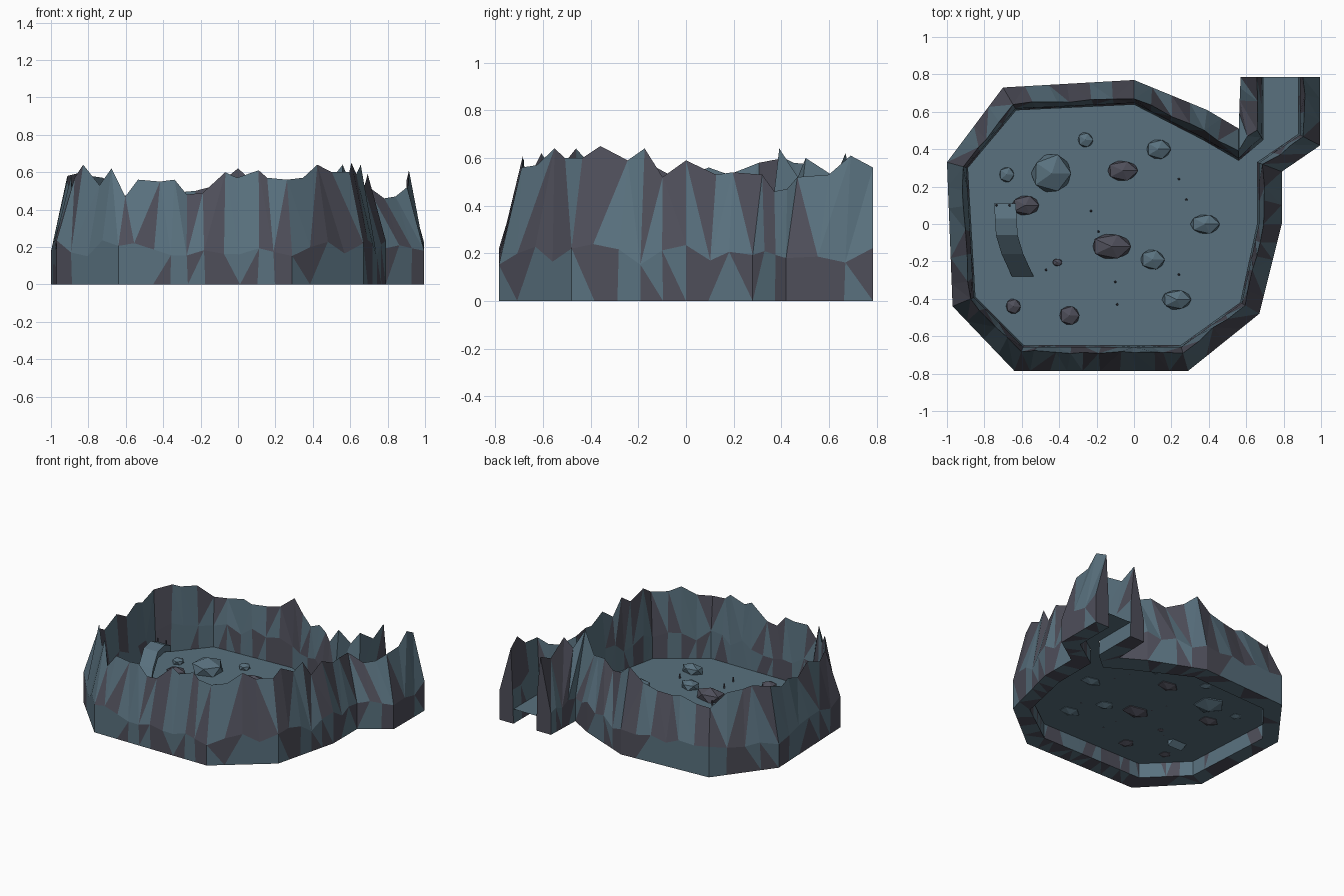
import bpy
import bmesh
import random
from mathutils import Vector

random.seed(7)
if "Cube" in bpy.data.objects:
    bpy.data.objects.remove(bpy.data.objects["Cube"], do_unlink=True)

FLOOR_Z = 0.11


def make_material(name, color):
    mat = bpy.data.materials.new(name)
    mat.use_nodes = True
    mat.diffuse_color = color
    mat.node_tree.nodes["Principled BSDF"].inputs["Base Color"].default_value = color
    return mat


blue_stone = make_material("blue grey stone", (0.10, 0.165, 0.21, 1))
dark_stone = make_material("purple grey stone", (0.077, 0.077, 0.102, 1))


def finish(bm, name, materials):
    """Turn a bmesh into a flat shaded object."""
    mesh = bpy.data.meshes.new(name)
    bm.to_mesh(mesh)
    bm.free()
    for mat in materials:
        mesh.materials.append(mat)
    obj = bpy.data.objects.new(name, mesh)
    bpy.context.collection.objects.link(obj)
    return obj


# Wall plan: outer corner, inner corner, ridge heights (hundredths) up to the next corner
WALL = [
    ((0.57, 0.785), (0.69, 0.785), (56, 50)),
    ((0.565, 0.66), (0.69, 0.45), (60, 52)),
    ((0.56, 0.51), (0.56, 0.34), (64, 50)),
    ((0.39, 0.61), (0.37, 0.45), (53, 55, 50, 54)),
    ((0.0, 0.77), (0.0, 0.64), (62, 53, 50, 49, 51, 48)),
    ((-0.70, 0.73), (-0.63, 0.61), (47, 57, 58, 60)),
    ((-1.0, 0.33), (-0.89, 0.30), (58, 53, 56, 51, 58, 52)),
    ((-0.97, -0.44), (-0.85, -0.39), (57, 64, 53, 62)),
    ((-0.64, -0.785), (-0.59, -0.65), (47, 56, 55, 56, 48, 49, 60, 57, 61, 57)),
    ((0.29, -0.785), (0.25, -0.65), (56, 57, 64, 60)),
    ((0.67, -0.48), (0.57, -0.42), (60, 65, 59, 64, 52)),
    ((0.79, 0.0), (0.66, 0.0), (59, 53, 54)),
    ((0.79, 0.28), (0.66, 0.33), (53, 46, 47)),
    ((0.995, 0.42), (0.88, 0.48), (52, 53, 61)),
    ((0.995, 0.785), (0.88, 0.785), (56,)),
]


def wall_section(outer, inner, height, slide):
    """Closed cross-section: outer foot, bulge, ridge, inner face, inner foot."""
    ridge = outer.lerp(inner, random.uniform(0.68, 0.82)) + slide
    bulge_z = random.uniform(0.15, 0.24)
    return [
        (*outer, 0),
        (*(outer + slide * 0.4), bulge_z),
        (*ridge, height),
        (*(outer.lerp(inner, 0.94) + slide * 0.4), random.uniform(0.24, 0.32)),
        (*inner, 0),
    ]


def build_wall():
    bm = bmesh.new()
    rings = []
    for i, (outer, inner, heights) in enumerate(WALL):
        following = WALL[min(i + 1, len(WALL) - 1)]
        start_o, start_i = Vector(outer), Vector(inner)
        end_o, end_i = Vector(following[0]), Vector(following[1])
        count = len(heights)
        for k, height in enumerate(heights):
            t = k / count
            # Ridge points between corners wander along the wall
            slide = (end_o - start_o) / count * random.uniform(-0.25, 0.25) if k else Vector((0, 0))
            section = wall_section(start_o.lerp(end_o, t), start_i.lerp(end_i, t),
                                   height / 100, slide)
            rings.append([bm.verts.new(p) for p in section])

    # Skin neighbouring sections with triangles in two stone colours
    for a, b in zip(rings, rings[1:]):
        for j in range(len(a)):
            n = (j + 1) % len(a)
            quad = [a[j], a[n], b[n], b[j]]
            if random.random() < 0.5:
                quad = quad[1:] + quad[:1]
            tone = int(random.random() < 0.42)
            for tri in ((quad[0], quad[1], quad[2]), (quad[0], quad[2], quad[3])):
                face = bm.faces.new(tri)
                face.material_index = tone if random.random() < 0.7 else 1 - tone
    # Close the two passage ends
    for ring in (rings[0], rings[-1]):
        bm.faces.new(ring).material_index = 1
    bmesh.ops.recalc_face_normals(bm, faces=bm.faces)
    finish(bm, "rock_wall", [blue_stone, dark_stone])


def build_floor():
    bm = bmesh.new()
    bm.faces.new([bm.verts.new((*inner, FLOOR_Z)) for _, inner, _ in WALL])
    bmesh.ops.recalc_face_normals(bm, faces=bm.faces)
    if next(iter(bm.faces)).normal.z < 0:
        bmesh.ops.reverse_faces(bm, faces=bm.faces)
    finish(bm, "floor", [blue_stone])


def build_boulder(name, x, y, rx, ry, mat):
    bm = bmesh.new()
    bmesh.ops.create_icosphere(bm, subdivisions=1, radius=1)
    rz = 0.62 * (rx * ry) ** 0.5
    for v in bm.verts:
        v.co *= random.uniform(0.93, 1.05)
        v.co = Vector((v.co.x * rx + x, v.co.y * ry + y, v.co.z * rz + FLOOR_Z + rz * 0.35))
    finish(bm, name, [mat])


def build_spike(name, x, y, z):
    bm = bmesh.new()
    bmesh.ops.create_cone(bm, cap_ends=True, segments=5, radius1=0.007, radius2=0.004, depth=0.035)
    bmesh.ops.translate(bm, verts=bm.verts, vec=(x, y, z + 0.017))
    finish(bm, name, [dark_stone])


def build_slab():
    """Bent stone ramp dropping from its raised back end to the floor."""
    bm = bmesh.new()
    path = [(-0.69, 0.11, 0.31), (-0.685, 0.03, 0.345), (-0.68, -0.06, 0.33),
            (-0.65, -0.16, 0.25), (-0.595, -0.28, 0.12)]
    rings = []
    for x, y, z in path:
        w, d = 0.058, 0.05
        rings.append([bm.verts.new(p) for p in (
            (x - w, y, z), (x + w, y, z), (x + w, y, z - d), (x - w, y, z - d))])
    for a, b in zip(rings, rings[1:]):
        for j in range(4):
            n = (j + 1) % 4
            bm.faces.new((a[j], a[n], b[n], b[j]))
    bm.faces.new(rings[0])
    bm.faces.new(rings[-1])
    bmesh.ops.recalc_face_normals(bm, faces=bm.faces)
    finish(bm, "curved_slab", [blue_stone])


build_wall()
build_floor()
build_slab()

# Boulders: x, y, half width, half depth
BLUE_BOULDERS = [(-0.26, 0.45, 0.045, 0.045), (0.13, 0.40, 0.075, 0.06),
                 (-0.68, 0.265, 0.045, 0.045), (-0.44, 0.27, 0.12, 0.115),
                 (0.38, 0, 0.09, 0.06), (0.10, -0.19, 0.07, 0.06),
                 (0.23, -0.405, 0.09, 0.06)]
DARK_BOULDERS = [(-0.06, 0.285, 0.09, 0.06), (-0.58, 0.10, 0.085, 0.06),
                 (-0.12, -0.12, 0.12, 0.075), (-0.41, -0.205, 0.03, 0.022),
                 (-0.645, -0.44, 0.045, 0.045), (-0.345, -0.49, 0.058, 0.058)]
for label, boulders, stone in (("blue_boulder", BLUE_BOULDERS, blue_stone),
                               ("dark_boulder", DARK_BOULDERS, dark_stone)):
    for index, dims in enumerate(boulders):
        build_boulder(f"{label}_{index}", *dims, stone)

# Tiny spikes on the floor and on the slab
FLOOR_SPIKES = [(-0.23, 0.07), (-0.19, -0.04), (-0.10, -0.31), (-0.09, -0.43),
                (0.24, 0.24), (0.28, 0.13), (0.24, -0.27), (-0.47, -0.245)]
for index, (x, y) in enumerate(FLOOR_SPIKES):
    build_spike(f"floor_spike_{index}", x, y, FLOOR_Z)
for index, x in enumerate((-0.735, -0.665)):
    build_spike(f"slab_spike_{index}", x, 0.10, 0.31)
